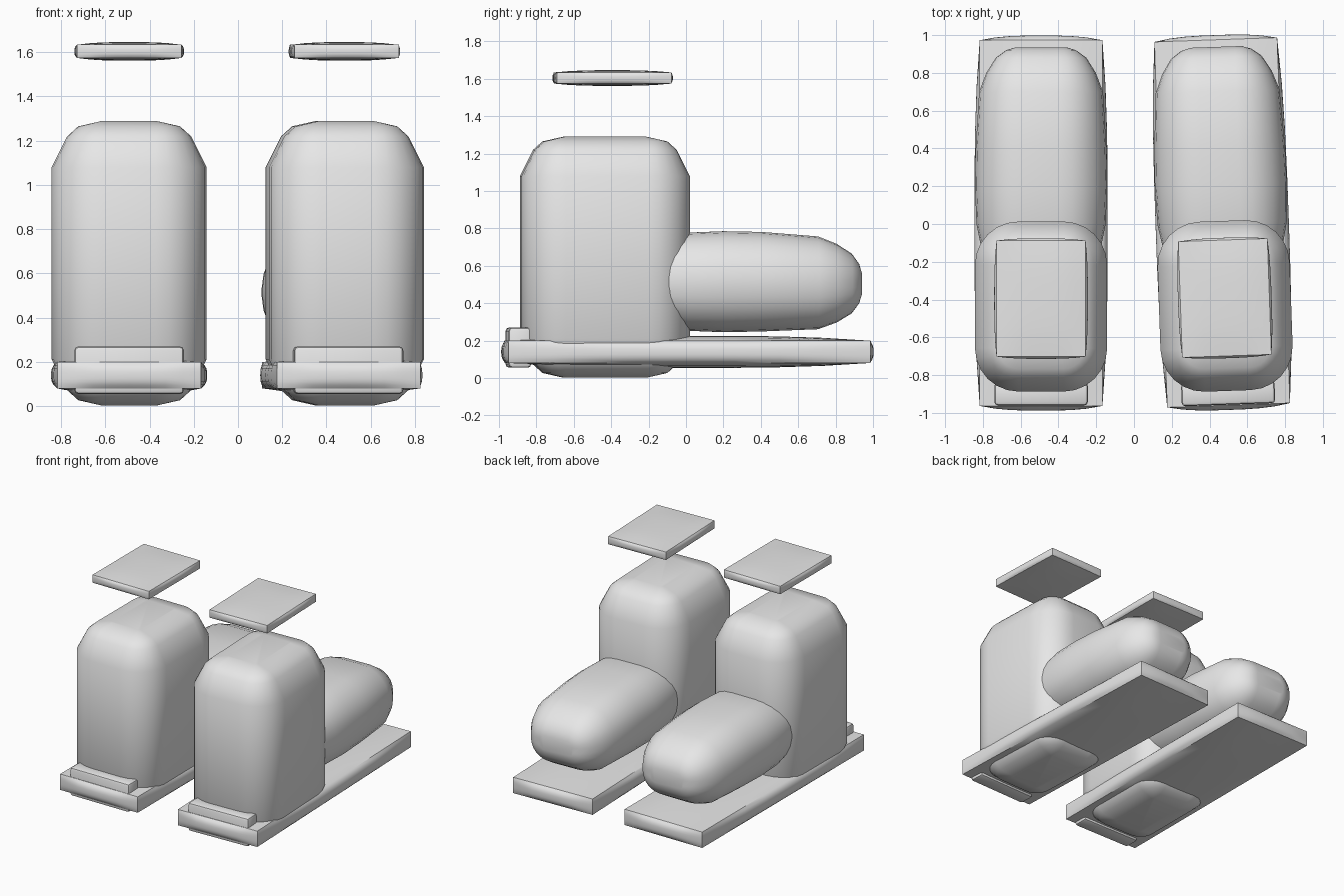
import bpy, bmesh, math
from mathutils import Matrix, Vector

if "Cube" in bpy.data.objects:
    bpy.data.objects.remove(bpy.data.objects["Cube"])

grey = bpy.data.materials.new("light_grey")
grey.diffuse_color = (0.8, 0.8, 0.8, 1)
grey.use_nodes = True
grey.node_tree.nodes["Principled BSDF"].inputs["Base Color"].default_value = grey.diffuse_color


def finish(name, bm, placement, angle):
    bmesh.ops.recalc_face_normals(bm, faces=bm.faces)
    mesh = bpy.data.meshes.new(name)
    bm.to_mesh(mesh)
    bm.free()
    mesh.materials.append(grey)
    mesh.shade_smooth()
    mesh.set_sharp_from_angle(angle=math.radians(angle))
    obj = bpy.data.objects.new(name, mesh)
    obj.matrix_world = placement
    bpy.context.collection.objects.link(obj)
    return obj


def rounded_outline(a, b, r, steps=6):
    """Rounded rectangle with half sizes a, b and corner radius r."""
    pts = []
    for k, (sx, sy) in enumerate([(1, 1), (-1, 1), (-1, -1), (1, -1)]):
        for i in range(steps + 1):
            t = math.pi / 2 * (k + i / steps)
            pts.append((sx * (a - r) + r * math.cos(t), sy * (b - r) + r * math.sin(t)))
    return pts


def loft(name, half, radius, levels, to_world, placement):
    """Skin rounded rectangles; levels are (height, inset) pairs."""
    bm = bmesh.new()
    rings = []
    for h, inset in levels:
        pts = rounded_outline(half[0] - inset, half[1] - inset, max(radius - inset, 0.02))
        rings.append([bm.verts.new(to_world(u, v, h)) for u, v in pts])
    n = len(rings[0])
    for lo, hi in zip(rings, rings[1:]):
        for i in range(n):
            j = (i + 1) % n
            bm.faces.new((lo[i], lo[j], hi[j], hi[i]))
    bm.faces.new(rings[0][::-1])
    bm.faces.new(rings[-1])
    return finish(name, bm, placement, 50)


def pillow(name, centre, half, bulge, placement):
    """Box whose six faces swell outwards between sharp edges."""
    bm = bmesh.new()
    bmesh.ops.create_cube(bm, size=2)
    bmesh.ops.subdivide_edges(bm, edges=bm.edges[:], cuts=7, use_grid_fill=True)
    g = lambda t: 1 - abs(t) ** 3
    for v in bm.verts:
        p = v.co.copy()
        for i in range(3):
            swell = bulge[i] * g(p[(i + 1) % 3]) * g(p[(i + 2) % 3])
            v.co[i] = centre[i] + p[i] * (half[i] + swell)
    return finish(name, bm, placement, 35)


def heel_tab(name, placement):
    bm = bmesh.new()
    bmesh.ops.create_cube(bm, size=1)
    for v in bm.verts:
        v.co = Vector((v.co.x * 0.495, v.co.y * 0.12 - 0.90, v.co.z * 0.215 + 0.1625))
    bmesh.ops.bevel(bm, geom=bm.edges[:], offset=0.018, segments=2,
                    profile=0.5, affect='EDGES')
    finish(name, bm, placement, 40)


def boot(side, placement):
    # Upright shaft, rounded at both ends
    ends = [(0.0, 0.23), (0.025, 0.12), (0.07, 0.07), (0.21, 0.0)]
    levels = [(0.002 + h, i) for h, i in ends] + [(1.29 - h, i) for h, i in ends[::-1]]
    loft(side + "_shaft", (0.35, 0.45), 0.23, levels,
         lambda u, v, h: (u, v - 0.437, h), placement)
    # Forward toe box
    toe = [(-0.16, 0.04), (0.0, 0.008), (0.2, 0.0), (0.4, 0.004), (0.70, 0.022),
           (0.80, 0.06), (0.88, 0.11), (0.92, 0.165), (0.935, 0.215)]
    loft(side + "_toe", (0.35, 0.27), 0.25, toe,
         lambda u, v, h: (u, h, v + 0.515 - 0.02 * max(0, h - 0.4)), placement)
    # Sole slab, heel tab and floating top plate
    pillow(side + "_sole", (0, 0.005, 0.14), (0.325, 0.968, 0.06),
           (0.028, 0.025, 0.026), placement)
    heel_tab(side + "_heel_tab", placement)
    pillow(side + "_top_plate", (0, -0.395, 1.604), (0.236, 0.307, 0.03),
           (0.012, 0.012, 0.012), placement)


boot("left", Matrix.Translation((-0.492, 0, 0)))
boot("right", Matrix.Translation((0.467, 0.003, 0)) @ Matrix.Rotation(math.radians(2), 4, 'Z'))
